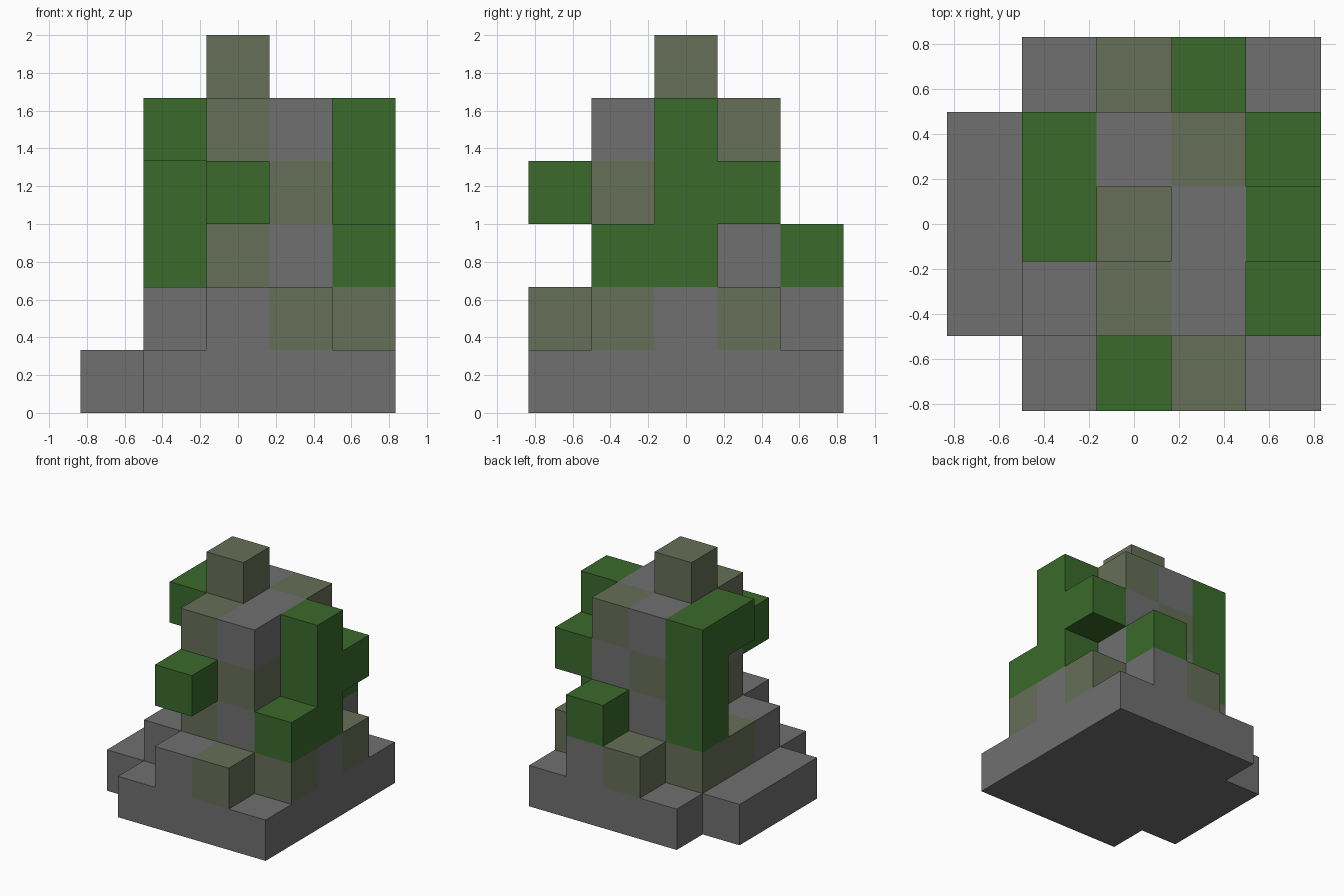
import bpy
import bmesh
from mathutils import Vector

cube = bpy.data.objects.get("Cube")
if cube:
    bpy.data.objects.remove(cube, do_unlink=True)

CELL = 1 / 3
ORIGIN = Vector((-2.5, -2.5, 0))


def make_material(name, colour):
    mat = bpy.data.materials.new(name)
    mat.use_nodes = True
    mat.diffuse_color = (*colour, 1)
    bsdf = next(n for n in mat.node_tree.nodes if n.type == 'BSDF_PRINCIPLED')
    bsdf.inputs["Base Color"].default_value = (*colour, 1)
    bsdf.inputs["Roughness"].default_value = 0.9
    return mat


STONE = make_material("grey stone", (0.160, 0.160, 0.160))
MOSS = make_material("mossy stone", (0.132, 0.156, 0.096))
LEAF = make_material("green leaves", (0.043, 0.142, 0.025))


def fill(cells, mat, xs, ys, zs):
    """Set every cell in the inclusive x, y, z spans to one material."""
    for x in range(xs[0], xs[-1] + 1):
        for y in range(ys[0], ys[-1] + 1):
            for z in range(zs[0], zs[-1] + 1):
                cells[x, y, z] = mat


def spots(cells, mat, *positions):
    for pos in positions:
        cells[pos] = mat


def build(name, cells):
    """Make one closed block mesh, keeping only the outer cell faces."""
    mesh = bpy.data.meshes.new(name)
    slots = list(dict.fromkeys(cells.values()))
    for mat in slots:
        mesh.materials.append(mat)
    bm = bmesh.new()
    for pos, mat in cells.items():
        centre = Vector(pos) + Vector((0.5, 0.5, 0.5))
        for axis in range(3):
            for sign in (-1, 1):
                n = Vector((0, 0, 0))
                n[axis] = sign
                if tuple(int(p + d) for p, d in zip(pos, n)) in cells:
                    continue
                u = Vector((0, 0, 0))
                u[(axis + 1) % 3] = 1
                v = n.cross(u)
                corners = [n - u - v, n + u - v, n + u + v, n - u + v]
                face = bm.faces.new([bm.verts.new((centre + c / 2 + ORIGIN) * CELL)
                                     for c in corners])
                face.material_index = slots.index(mat)
    bmesh.ops.remove_doubles(bm, verts=bm.verts, dist=0.001)
    bm.to_mesh(mesh)
    bm.free()
    obj = bpy.data.objects.new(name, mesh)
    bpy.context.collection.objects.link(obj)


# Ground slab with a side step
base = {}
fill(base, STONE, (1, 4), (0, 4), (0,))
fill(base, STONE, (0,), (1, 3), (0,))
build("base_slab", base)

# Plinth with front and back steps
plinth = {}
fill(plinth, STONE, (1, 4), (1, 3), (1,))
fill(plinth, STONE, (2, 3), (0, 4), (1,))
spots(plinth, MOSS, (3, 0, 1), (4, 1, 1), (4, 3, 1), (2, 4, 1), (1, 3, 1), (1, 2, 1))
build("plinth", plinth)

# Tower with mossy patches
tower = {}
fill(tower, STONE, (2, 3), (1, 3), (2, 4))
spots(tower, MOSS, (2, 1, 2), (2, 1, 4), (3, 1, 3), (3, 3, 4), (2, 3, 3))
build("tower", tower)

# Top block
build("top_block", {(2, 2, 5): MOSS})

# Climbing leaves on the left side
left_leaves = {}
fill(left_leaves, LEAF, (4,), (2,), (2, 4))
spots(left_leaves, LEAF, (4, 1, 2), (4, 3, 3))
build("left_leaves", left_leaves)

# Climbing leaves on the right side, hanging forward at the top
right_leaves = {}
fill(right_leaves, LEAF, (1,), (3,), (2, 4))
spots(right_leaves, LEAF, (1, 2, 4))
build("right_leaves", right_leaves)

# Single tufts
build("front_tuft", {(2, 0, 3): LEAF})
build("back_tuft", {(3, 4, 2): LEAF})
